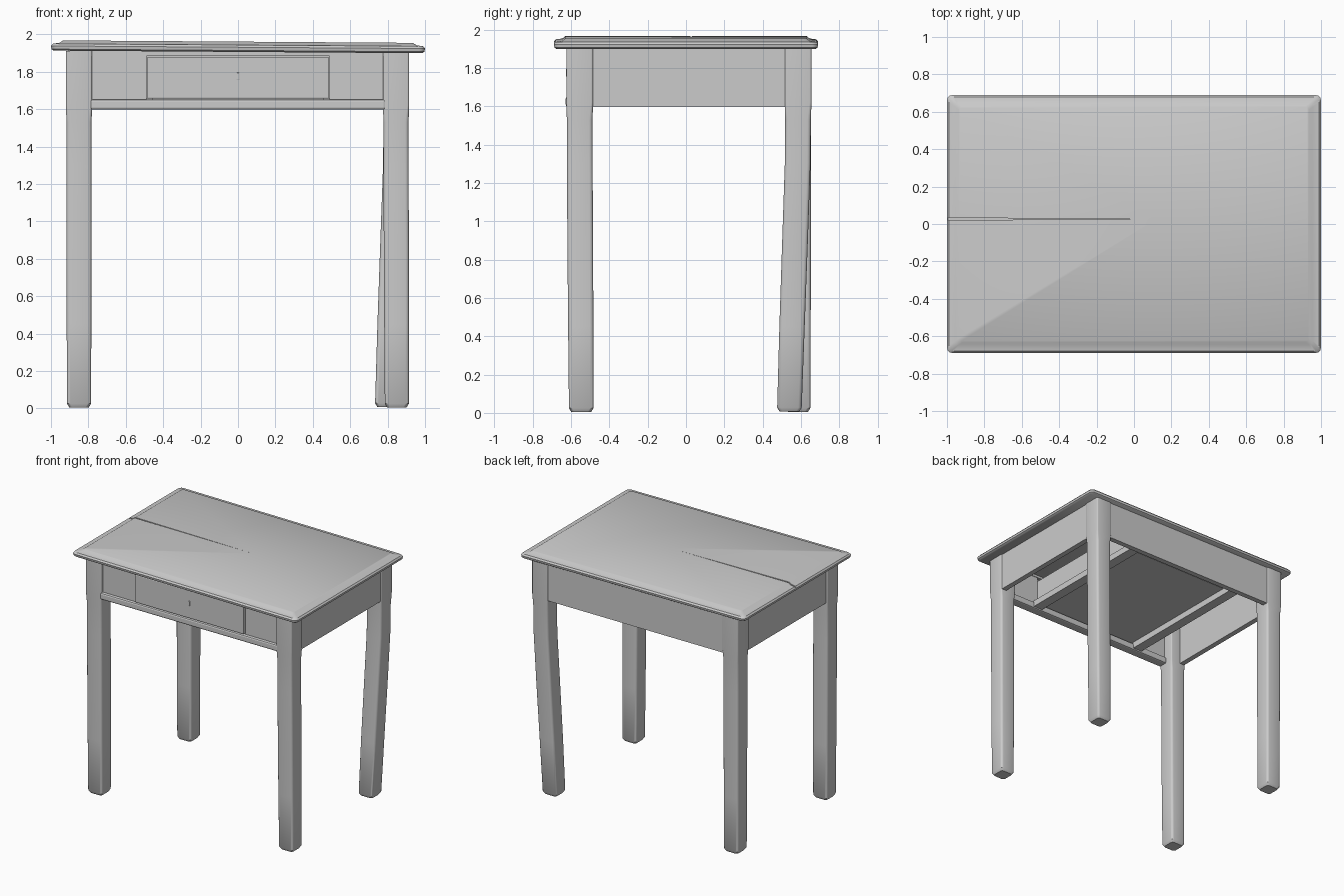
import bpy, bmesh, math

if "Cube" in bpy.data.objects:
    bpy.data.objects.remove(bpy.data.objects["Cube"])


def finish(name, bm):
    bmesh.ops.recalc_face_normals(bm, faces=bm.faces)
    me = bpy.data.meshes.new(name)
    bm.to_mesh(me)
    bm.free()
    ob = bpy.data.objects.new(name, me)
    bpy.context.collection.objects.link(ob)
    bpy.ops.object.select_all(action='DESELECT')
    bpy.context.view_layer.objects.active = ob
    ob.select_set(True)
    return ob


def loft(name, sections, seg=3):
    """Stack of rounded rectangles: (z, cx, cy, half_x, half_y, corner_radius)."""
    bm = bmesh.new()
    rings = []
    for z, cx, cy, hx, hy, r in sections:
        ring = []
        for k, (sx, sy) in enumerate([(1, 1), (-1, 1), (-1, -1), (1, -1)]):
            for i in range(seg + 1):
                a = math.pi / 2 * (k + i / seg)
                ring.append(bm.verts.new((cx + sx * (hx - r) + r * math.cos(a),
                                          cy + sy * (hy - r) + r * math.sin(a), z)))
        rings.append(ring)
    n = len(rings[0])
    for a, b in zip(rings, rings[1:]):
        for i in range(n):
            bm.faces.new((a[i], a[(i + 1) % n], b[(i + 1) % n], b[i]))
    bm.faces.new(rings[0])
    bm.faces.new(rings[-1])
    ob = finish(name, bm)
    bpy.ops.object.shade_smooth_by_angle(angle=math.radians(35))
    return ob


def box(name, x, y, z, bevel=0.0):
    bm = bmesh.new()
    bmesh.ops.create_cube(bm, size=1)
    for v in bm.verts:
        v.co = [lo + (hi - lo) * (c + 0.5) for c, (lo, hi) in zip(v.co, (x, y, z))]
    if bevel:
        bmesh.ops.bevel(bm, geom=bm.edges[:], offset=bevel, segments=2,
                        profile=0.5, affect='EDGES')
    return finish(name, bm)


# Tabletop: rounded slab with a moulded rim, sloping slightly to the right
top = loft("tabletop", [
    (1.913, 0, 0, 0.985, 0.675, 0.02), (1.921, 0, 0, 0.997, 0.687, 0.03),
    (1.938, 0, 0, 1.0, 0.69, 0.03), (1.950, 0, 0, 0.99, 0.68, 0.03),
    (1.955, 0, 0, 0.955, 0.645, 0.02), (1.968, 0, 0, 0.935, 0.63, 0.02)])
for v in top.data.vertices:
    v.co.z -= 0.007 * (v.co.x + 1)

# Crack between the two planks, a wedge closing towards the middle
bm = bmesh.new()
wedge = [(-1.05, 0.021), (0.12, 0.026), (-1.05, 0.033)]
tri = bm.faces.new([bm.verts.new((x, y, 1.94)) for x, y in wedge])
ext = bmesh.ops.extrude_face_region(bm, geom=[tri])
for g in ext["geom"]:
    if isinstance(g, bmesh.types.BMVert):
        g.co.z = 2.0
cutter = finish("crack_cutter", bm)
cutter.hide_render = True
mod = top.modifiers.new("crack", 'BOOLEAN')
mod.operation = 'DIFFERENCE'
mod.object = cutter
bpy.context.view_layer.objects.active = top
bpy.ops.object.modifier_apply(modifier="crack")
bpy.data.objects.remove(cutter)

# Legs: rounded square posts; the back right one bends inwards
LEGS = {"front_left_leg": (-0.85, -0.555, 0, 0.008, 0.005),
        "front_right_leg": (0.845, -0.555, 0.004, 0.008, 0.005),
        "back_left_leg": (-0.85, 0.585, 0, 0.0, 0.005),
        "back_right_leg": (0.845, 0.585, -0.048, -0.045, 0.008)}
for name, (x, y, dx, dy, z0) in LEGS.items():
    prof = [(z0, 1, 0.052), (z0 + 0.02, 1, 0.064), (0.45, 0.70, 0.066),
            (0.9, 0.35, 0.067), (1.3, 0.05, 0.067), (1.53, 0, 0.067),
            (1.62, 0, 0.070), (1.912, 0, 0.070)]
    loft(name, [(z, x + dx * t, y + dy * t, h, h, 0.018 if z < 1.6 else 0.010)
                for z, t, h in prof])

# Side and back aprons
for side, s in (("left", -1), ("right", 1)):
    box(side + "_apron", sorted((s * 0.865, s * 0.907)), (-0.50, 0.53), (1.598, 1.915))
box("back_apron", (-0.79, 0.79), (0.605, 0.647), (1.598, 1.915))

# Front frame: panels either side of the drawer, top rail and lower rail
for side, s in (("left", -1), ("right", 1)):
    box(side + "_front_panel", sorted((s * 0.489, s * 0.79)), (-0.605, -0.565), (1.65, 1.885))
box("front_top_rail", (-0.79, 0.79), (-0.612, -0.56), (1.884, 1.915))
box("front_lower_rail", (-0.79, 0.79), (-0.628, -0.55), (1.598, 1.652), 0.012)

# Drawer front with keyhole plate, then the drawer box behind it
box("drawer_front", (-0.485, 0.485), (-0.622, -0.575), (1.656, 1.88), 0.005)
box("keyhole_plate", (-0.008, 0.008), (-0.627, -0.615), (1.755, 1.795), 0.003)
box("drawer_bottom", (-0.475, 0.475), (-0.58, 0.52), (1.665, 1.68))
for side, s in (("left", -1), ("right", 1)):
    box(side + "_drawer_side", sorted((s * 0.46, s * 0.48)), (-0.58, 0.52), (1.66, 1.86))
    # Runner under each side of the drawer, from front rail to back apron
    box(side + "_drawer_runner", sorted((s * 0.455, s * 0.535)), (-0.555, 0.61), (1.61, 1.66))
box("drawer_back", (-0.475, 0.475), (0.50, 0.52), (1.66, 1.85))
